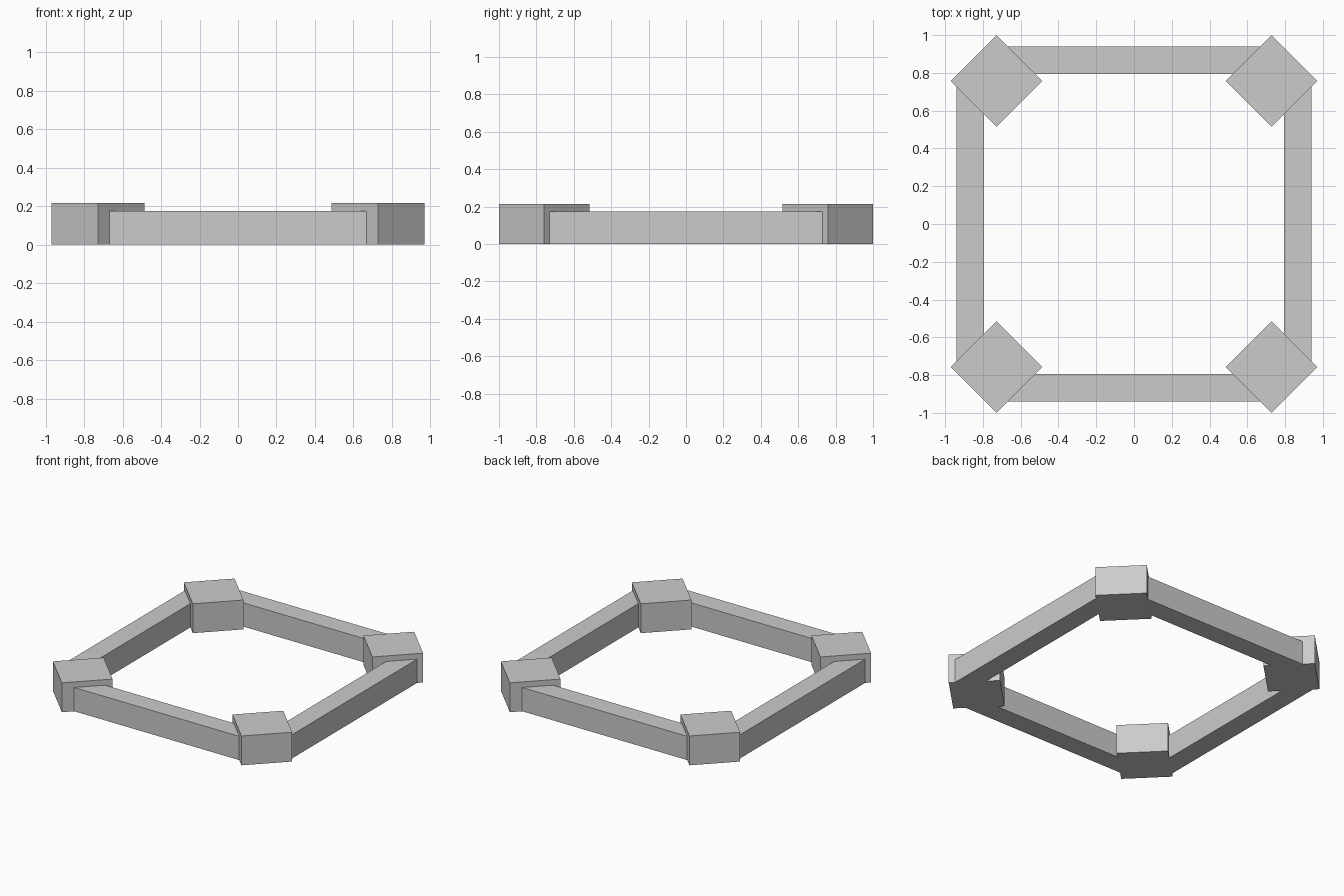
import bpy
from math import radians, sqrt

if "Cube" in bpy.data.objects:
    bpy.data.objects.remove(bpy.data.objects["Cube"])

PX, PY = 0.728, 0.758      # corner post centres
HALF_DIAG = 0.242          # half diagonal of a post
POST_H, RAIL_H = 0.215, 0.174
RAIL_POS, RAIL_W = 0.867, 0.148


def box(name, x, y, sx, sy, h, turn=0):
    """Box standing on the ground, turned about z."""
    bpy.ops.mesh.primitive_cube_add(size=1, location=(x, y, h / 2),
                                    rotation=(0, 0, radians(turn)))
    ob = bpy.context.object
    ob.name = name
    ob.scale = (sx, sy, h)
    return ob


# Diamond-turned corner posts
side = HALF_DIAG * sqrt(2)
for sx, lr in ((-1, "left"), (1, "right")):
    for sy, fb in ((-1, "front"), (1, "back")):
        box(f"{fb}_{lr}_corner_post", sx * PX, sy * PY, side, side, POST_H, 45)

# Lower straight rails, ending inside the posts
for s, fb, lr in ((-1, "front", "left"), (1, "back", "right")):
    box(f"{fb}_rail", 0, s * RAIL_POS, 2 * PX, RAIL_W, RAIL_H)
    box(f"{lr}_rail", s * RAIL_POS, 0, RAIL_W, 2 * PY, RAIL_H)
